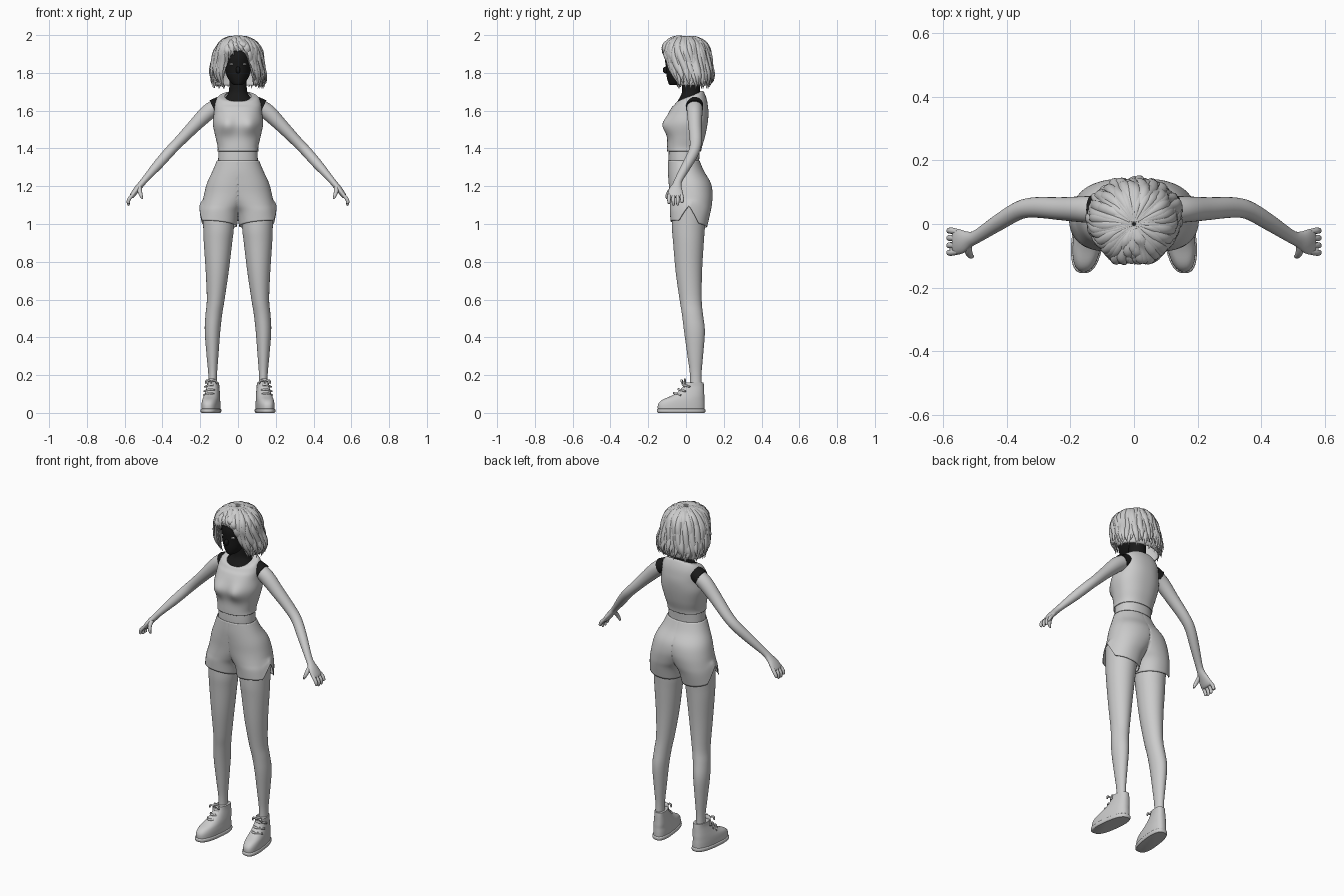
import bpy, bmesh, math, random
from mathutils import Vector

if "Cube" in bpy.data.objects:
    bpy.data.objects.remove(bpy.data.objects["Cube"])

random.seed(4)
PI = math.pi
dark = bpy.data.materials.new("dark_skin")
dark.diffuse_color = (0.01, 0.01, 0.01, 1)
dark.use_nodes = True
dark.node_tree.nodes["Principled BSDF"].inputs["Base Color"].default_value = dark.diffuse_color


def smooth(rows, k):
    """Catmull-Rom interpolation of tuples."""
    out = []
    for i in range(len(rows) - 1):
        p = [rows[max(0, min(len(rows) - 1, i + d))] for d in (-1, 0, 1, 2)]
        for j in range(k):
            t = j / k
            out.append(tuple(b + 0.5 * t * (c - a + t * (2*a - 5*b + 4*c - d + t * (3*(b - c) + d - a)))
                             for a, b, c, d in zip(*p)))
    return out + [tuple(rows[-1])]


def build(name, sheets, cap=True, mirror=False, mat=None, thick=0):
    """Skin lists of closed rings into one object."""
    bm = bmesh.new()
    for rows in sheets:
        vs = [[bm.verts.new(p) for p in row] for row in rows]
        n = len(rows[0])
        for a, b in zip(vs, vs[1:]):
            for i in range(n):
                bm.faces.new((a[i], a[(i + 1) % n], b[(i + 1) % n], b[i]))
        if cap:
            bm.faces.new(vs[0])
            bm.faces.new(vs[-1])
    if mirror:
        flat = [f for f in bm.faces if all(abs(v.co.x) < 1e-5 for v in f.verts)]
        bmesh.ops.delete(bm, geom=flat, context='FACES')
    bmesh.ops.recalc_face_normals(bm, faces=bm.faces[:])
    me = bpy.data.meshes.new(name)
    bm.to_mesh(me)
    bm.free()
    ob = bpy.data.objects.new(name, me)
    bpy.context.collection.objects.link(ob)
    if mat:
        me.materials.append(mat)
    if mirror:
        ob.modifiers.new("mirror", 'MIRROR').use_clip = True
    if thick:
        m = ob.modifiers.new("thickness", 'SOLIDIFY')
        m.thickness, m.offset = thick, -1
    return ob


def loft(rows, n=40, k=4, p=2.0, fn=None):
    """Horizontal rings from (z, centre x, half width, front y, back y)."""
    def se(c):
        return math.copysign(abs(c) ** (2 / p), c)
    out = []
    for z, cx, rx, yf, yb in smooth(rows, k):
        ring = []
        for i in range(n):
            th = 2 * PI * i / n
            v = Vector((cx + rx * se(math.cos(th)), (yf + yb) / 2 + (yb - yf) / 2 * se(math.sin(th)), z))
            if fn:
                fn(v, th, z)
            ring.append(v)
        out.append(ring)
    return out


def tube(pts, n=10, k=4, hint=(0, 1, 0)):
    """Oval rings along a path of (x, y, z, half width, half thickness)."""
    rows = smooth(pts, k)
    c = [Vector(r[:3]) for r in rows]
    out = []
    for i, r in enumerate(rows):
        t = (c[min(i + 1, len(c) - 1)] - c[max(i - 1, 0)]).normalized()
        u = Vector(hint)
        u = (u - t * u.dot(t)).normalized()
        w = t.cross(u)
        out.append([c[i] + u * r[3] * math.cos(2*PI*j/n) + w * r[4] * math.sin(2*PI*j/n) for j in range(n)])
    return out


def ball(name, loc, scale, mat=None):
    bpy.ops.mesh.primitive_uv_sphere_add(segments=20, ring_count=12, radius=1, location=loc)
    ob = bpy.context.object
    ob.name, ob.scale = name, scale
    if mat:
        ob.data.materials.append(mat)


# cropped tank top with a scooped neckline
def bust(v, th, z):
    w = max(0, min(1, (z - 1.62) / 0.055))
    v.z += w * 0.028 * math.sin(th)
    if math.sin(th) < 0:
        for s in (-1, 1):
            v.y -= 0.034 * math.exp(-((v.x - s * 0.06) / 0.05) ** 2 - ((z - 1.525) / 0.05) ** 2)

build("tank_top", [loft([(1.385, 0, .108, -.1, .08), (1.41, 0, .108, -.1, .085), (1.46, 0, .119, -.098, .1),
                         (1.53, 0, .133, -.097, .114), (1.59, 0, .127, -.088, .119), (1.64, 0, .123, -.063, .112),
                         (1.672, 0, .105, -.05, .095), (1.677, 0, .07, -.044, .083)], 64, 6, 2.3, bust)],
      cap=False, thick=.004)

# bare waist
build("waist", [loft([(1.28, 0, .105, -.088, .07), (1.34, 0, .105, -.092, .07), (1.42, 0, .1, -.09, .075)], p=2.2)])

# shorts, with side notches in the hem
def shorts_hem(v, th, z):
    v.x = max(0, v.x)
    w = max(0, min(1, (1.13 - z) / 0.13))
    d = min(th, 2 * PI - th)
    v.z += w * (.085 * max(0, 1 - d / .55) + .012 * math.cos(th) - .015 * math.sin(th))

build("shorts", [loft([(1.335, 0, .112, -.095, .072), (1.28, .005, .13, -.096, .095), (1.22, .025, .138, -.092, .13),
                       (1.16, .045, .134, -.087, .141), (1.1, .075, .116, -.085, .136), (1.06, .095, .103, -.085, .127),
                       (1.0, .105, .099, -.082, .112)], 72, 5, 2.15, shorts_hem)],
      cap=False, mirror=True, thick=.004)

# legs
build("legs", [loft([(1.1, .105, .083, -.072, .11), (.98, .103, .081, -.074, .1), (.9, .106, .075, -.068, .094),
                     (.75, .11, .061, -.055, .085), (.6, .118, .047, -.034, .083), (.52, .128, .044, -.021, .09),
                     (.43, .135, .041, -.01, .1), (.3, .135, .031, .008, .09), (.2, .134, .023, .021, .082),
                     (.1, .134, .024, .02, .085)])], mirror=True)

# shoes, toes turned slightly out
def toe_out(v, th, z):
    v.x -= .12 * v.y

build("shoe_uppers", [loft([(.014, .14, .046, -.149, .098), (.045, .14, .046, -.148, .098), (.068, .14, .044, -.128, .097),
                            (.088, .139, .041, -.083, .097), (.11, .138, .037, -.045, .096), (.14, .137, .032, -.015, .095),
                            (.162, .137, .031, -.004, .093)], p=2.5, fn=toe_out)], mirror=True)
build("shoe_soles", [loft([(0, .14, .046, -.148, .098), (.006, .14, .05, -.154, .102), (.018, .14, .05, -.154, .102),
                           (.022, .14, .046, -.15, .099)], k=2, p=2.6, fn=toe_out)], mirror=True)
laces = []
for y, z in ((-.062, .102), (-.038, .122), (-.015, .146)):
    x = .14 - .12 * y
    laces.append(tube([(x - .034, y + .035, z - .008, .005, .005), (x, y - .002, z + .003, .006, .006),
                       (x + .034, y + .035, z - .008, .005, .005)], 8))
for s in (-1, 1):
    laces.append(tube([(.142, -.016, .165, .004, .004), (.142 + s * .022, -.024, .172, .006, .006),
                       (.142 + s * .03, -.02, .155, .004, .004)], 8))
laces.append(tube([(.14, -.012, .13, .006, .022), (.139, -.005, .165, .006, .02), (.139, -.008, .182, .003, .014)], 12))
build("laces_and_tongues", laces, mirror=True)

# arms running into the palms
build("arms", [tube([(.105, .045, 1.627, .044, .04), (.16, .046, 1.59, .041, .042), (.23, .048, 1.521, .036, .035),
                     (.31, .052, 1.438, .032, .029), (.36, .043, 1.386, .029, .028), (.42, .008, 1.318, .026, .026),
                     (.49, -.037, 1.238, .021, .018), (.515, -.048, 1.208, .024, .017), (.54, -.055, 1.178, .037, .016),
                     (.56, -.056, 1.15, .041, .013), (.567, -.056, 1.141, .035, .007)], 24)], mirror=True)
fingers = [tube([(.553, y * .9 - .006, 1.16, .009, .009), (.573, y, 1.137, .01, .01),
                 (.581, y, 1.12, .009, .009), (.579, y, tip, .007, .007), (.577, y, tip - .004, .002, .002)])
           for y, tip in ((-.09, 1.11), (-.067, 1.102), (-.044, 1.103), (-.021, 1.118))]
fingers.append(tube([(.522, -.062, 1.2, .013, .012), (.52, -.087, 1.175, .012, .011),
                     (.513, -.1, 1.15, .009, .009), (.506, -.102, 1.133, .004, .004)], hint=(1, 0, 0)))
build("fingers", fingers, mirror=True)

# dark head, neck and shoulder edges
build("shoulder_skin", [tube([(.09, .045, 1.634, .045, .043), (.132, .045, 1.615, .046, .044)], 24)], mirror=True, mat=dark)
build("neck", [loft([(1.6, 0, .1, -.05, .09), (1.645, 0, .085, -.046, .085), (1.67, 0, .066, -.033, .08),
                     (1.695, 0, .05, -.022, .076), (1.73, 0, .046, -.02, .075), (1.8, 0, .046, -.02, .075)])], mat=dark)
build("head", [loft([(1.735, 0, .018, -.085, -.035), (1.745, 0, .034, -.093, -.005), (1.78, 0, .058, -.102, .05),
                     (1.83, 0, .073, -.106, .09), (1.89, 0, .078, -.112, .105), (1.94, 0, .066, -.09, .09),
                     (1.972, 0, .025, -.03, .04)])], mat=dark)
ball("nose", (0, -.107, 1.815), (.012, .016, .018), dark)
for s in (-1, 1):
    ball("eye", (s * .031, -.094, 1.846), (.014, .009, .006))

# wavy bob: inner cap plus overlapping locks
HAIR = smooth([(1.992, 0, .012, -.012, .012), (1.985, 0, .05, -.055, .055), (1.955, 0, .095, -.105, .1),
               (1.91, 0, .121, -.127, .122), (1.85, 0, .131, -.108, .132), (1.79, 0, .142, -.088, .139),
               (1.74, 0, .138, -.07, .132), (1.7, 0, .12, -.06, .115)], 6)

def hair_point(th, s, off):
    i = max(0, min(len(HAIR) - 2, int(s)))
    z, _, rx, yf, yb = (a + (b - a) * (s - i) for a, b in zip(HAIR[i], HAIR[i + 1]))
    rx, ry = max(.003, rx + off), max(.003, (yb - yf) / 2 + off)
    return Vector((rx * math.cos(th), (yf + yb) / 2 + ry * math.sin(th), z + off * max(0, (z - 1.9) * 6)))

def hem(th):
    a = abs(math.degrees(math.atan2(math.cos(th), -math.sin(th))))
    t = max(0, min(1, (a - 26) / 12))
    return (1.925 - .04 * min(1, a / 26) ** 2) * (1 - t) + 1.738 * t

def s_of(z):
    return next((i for i, r in enumerate(HAIR) if r[0] <= z), len(HAIR) - 1)

build("hair_cap", [[[hair_point(2*PI*j/72, f / 24 * s_of(hem(2*PI*j/72)), -.006) for j in range(72)]
                    for f in range(25)]], cap=False, thick=.006)
locks = []
for count, lift in ((64, -.002), (46, .004)):
    for j in range(count):
        th = 2 * PI * (j + random.uniform(-.3, .3)) / count
        end = s_of(hem(th) + random.uniform(-.02, .025))
        ph, amp = random.uniform(0, 6), random.uniform(.03, .09)
        path = []
        for i in range(15):
            f = i / 14
            p = hair_point(th + amp * f * math.sin(9 * f + ph), f * end, lift + .007 * f * math.sin(12 * f + ph))
            w = .015 * min(1, 3 * f + .15) * min(1, 4 * (1 - f) + .1)
            path.append((*p, w, w * .5))
        locks.append(tube(path, 8, 2, (-math.sin(th), math.cos(th), 0)))
build("hair_locks", locks)

# smooth shading with crisp edges
bpy.ops.object.select_all(action='SELECT')
bpy.context.view_layer.objects.active = bpy.data.objects["legs"]
bpy.ops.object.shade_smooth_by_angle(angle=math.radians(45))
